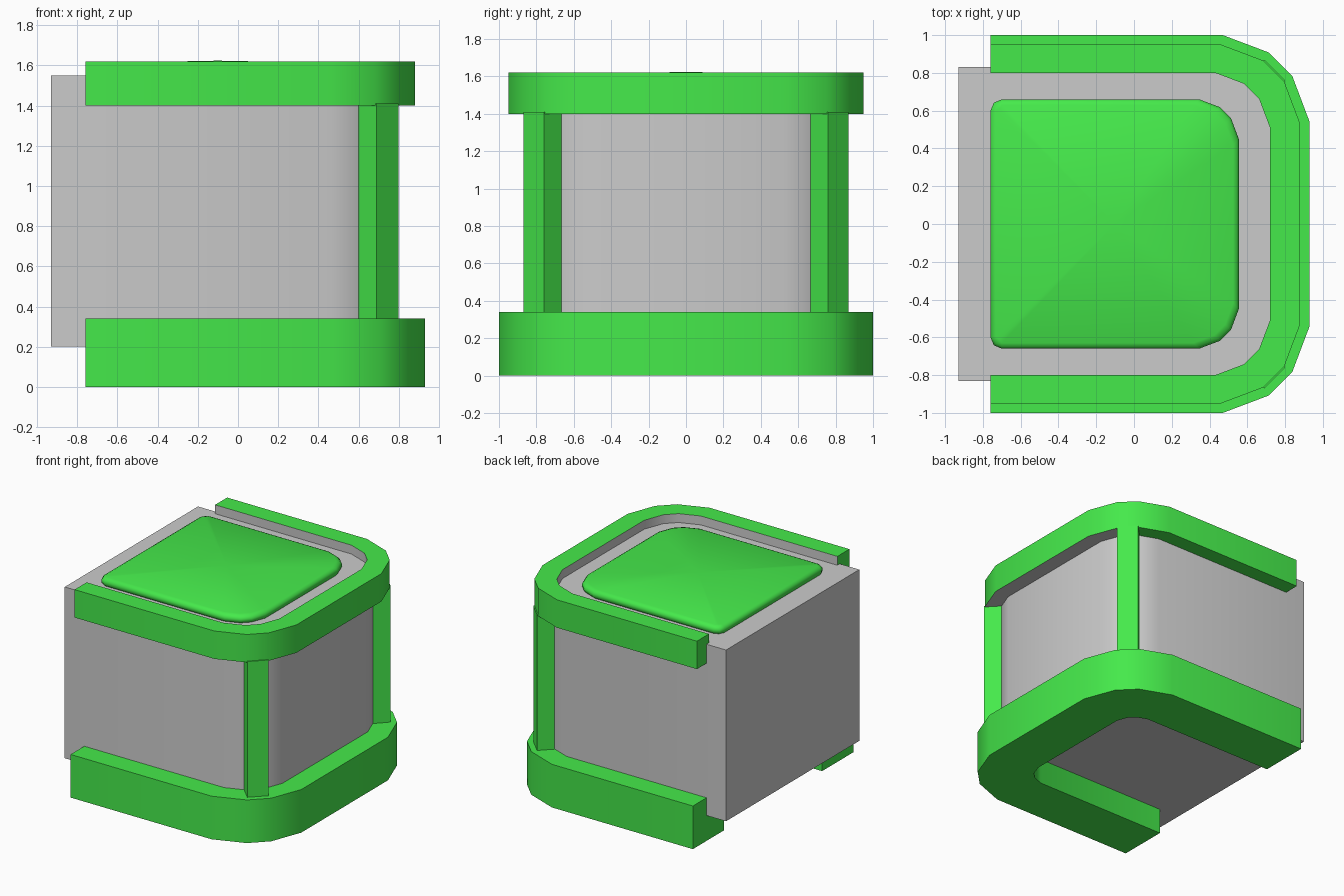
import bpy, bmesh, math

if "Cube" in bpy.data.objects:
    bpy.data.objects.remove(bpy.data.objects["Cube"])


def material(name, rgb):
    m = bpy.data.materials.new(name)
    m.diffuse_color = (*rgb, 1)
    m.use_nodes = True
    m.node_tree.nodes["Principled BSDF"].inputs["Base Color"].default_value = m.diffuse_color
    return m


GREEN = material("green", (0.06, 0.82, 0.07))
GREY = material("grey", (0.7, 0.7, 0.7))


def u_path(back, front, half, r):
    """Open U outline: straight sides and a front with faceted round corners."""
    side = [(back, half)] + [(front - a * r, half - b * r)
                             for a, b in ((1, 0), (.47, .2), (.2, .47), (0, 1))]
    return [(x, -y) for x, y in side] + side[::-1]


def finish(name, bm, mats=(), angle=35):
    bmesh.ops.recalc_face_normals(bm, faces=bm.faces)
    me = bpy.data.meshes.new(name)
    bm.to_mesh(me)
    bm.free()
    ob = bpy.data.objects.new(name, me)
    bpy.context.collection.objects.link(ob)
    for m in mats:
        me.materials.append(m)
    bpy.ops.object.select_all(action='DESELECT')
    ob.select_set(True)
    bpy.context.view_layer.objects.active = ob
    bpy.ops.object.shade_smooth_by_angle(angle=math.radians(angle))
    return ob


def u_band(name, outer, inner, z0, z1, grey_inside=False):
    """Solid U-shaped band between two outlines."""
    bm = bmesh.new()
    rows = [[bm.verts.new((x, y, z)) for x, y in path]
            for path, z in ((outer, z0), (outer, z1), (inner, z1), (inner, z0))]
    for k in range(4):
        a, b = rows[k], rows[(k + 1) % 4]
        for i in range(len(a) - 1):
            f = bm.faces.new((a[i], a[i + 1], b[i + 1], b[i]))
            under_front = k == 3 and f.calc_center_median().x > 0.72
            if grey_inside and (k == 2 or under_front):
                f.material_index = 1
    for i in (0, -1):
        bm.faces.new([r[i] for r in rows])
    return finish(name, bm, (GREEN, GREY))


def stack(name, layers, mats=(), crown=None, angle=35):
    """Closed solid from stacked outlines, optionally with a raised centre."""
    bm = bmesh.new()
    rows = [[bm.verts.new((x, y, z)) for x, y in path] for path, z in layers]
    n = len(rows[0])
    for a, b in zip(rows, rows[1:]):
        for i in range(n):
            j = (i + 1) % n
            bm.faces.new((a[i], a[j], b[j], b[i]))
    bm.faces.new(rows[0])
    top = bm.faces.new(rows[-1])
    if crown:
        c = bmesh.ops.poke(bm, faces=[top])["verts"][0]
        c.co = crown
    return finish(name, bm, mats, angle)


# Grey main body, square at the back
body = u_path(-0.93, 0.76, 0.83, 0.30)
stack("body", [(body, 0.20), (body, 1.55)])

# Wide base band and narrower top rim
u_band("base_band", u_path(-0.76, 0.93, 1.0, 0.46),
       u_path(-0.76, 0.54, 0.61, 0.16), 0, 0.34)
u_band("top_rim", u_path(-0.76, 0.88, 0.95, 0.42),
       u_path(-0.76, 0.72, 0.80, 0.29), 1.40, 1.62, grey_inside=True)

# Diagonal corner pillars
for s, name in ((-1, "left_pillar"), (1, "right_pillar")):
    foot = [(x, s * y) for x, y in ((.69, .87), (.80, .76), (.71, .665), (.60, .78))]
    stack(name, [(foot, 0.33), (foot, 1.41)], (GREEN,))


# Soft top pad with rounded back corners
def pad_path(inset):
    i, c = inset, 0.06
    side = [(-0.76 + i, 0.66 - c), (-0.742 + i, 0.642 - i), (-0.76 + c, 0.66 - i)]
    front = u_path(0, 0.555 - i, 0.66 - i, 0.21)[1:-1]
    return [(x, -y) for x, y in side] + front + side[::-1]


stack("top_pad", [(pad_path(i), z) for i, z in
                  ((0.012, 1.545), (0, 1.565), (0, 1.585), (0.01, 1.602), (0.03, 1.612))],
      (GREEN,), crown=(-0.1, 0, 1.624), angle=60)
